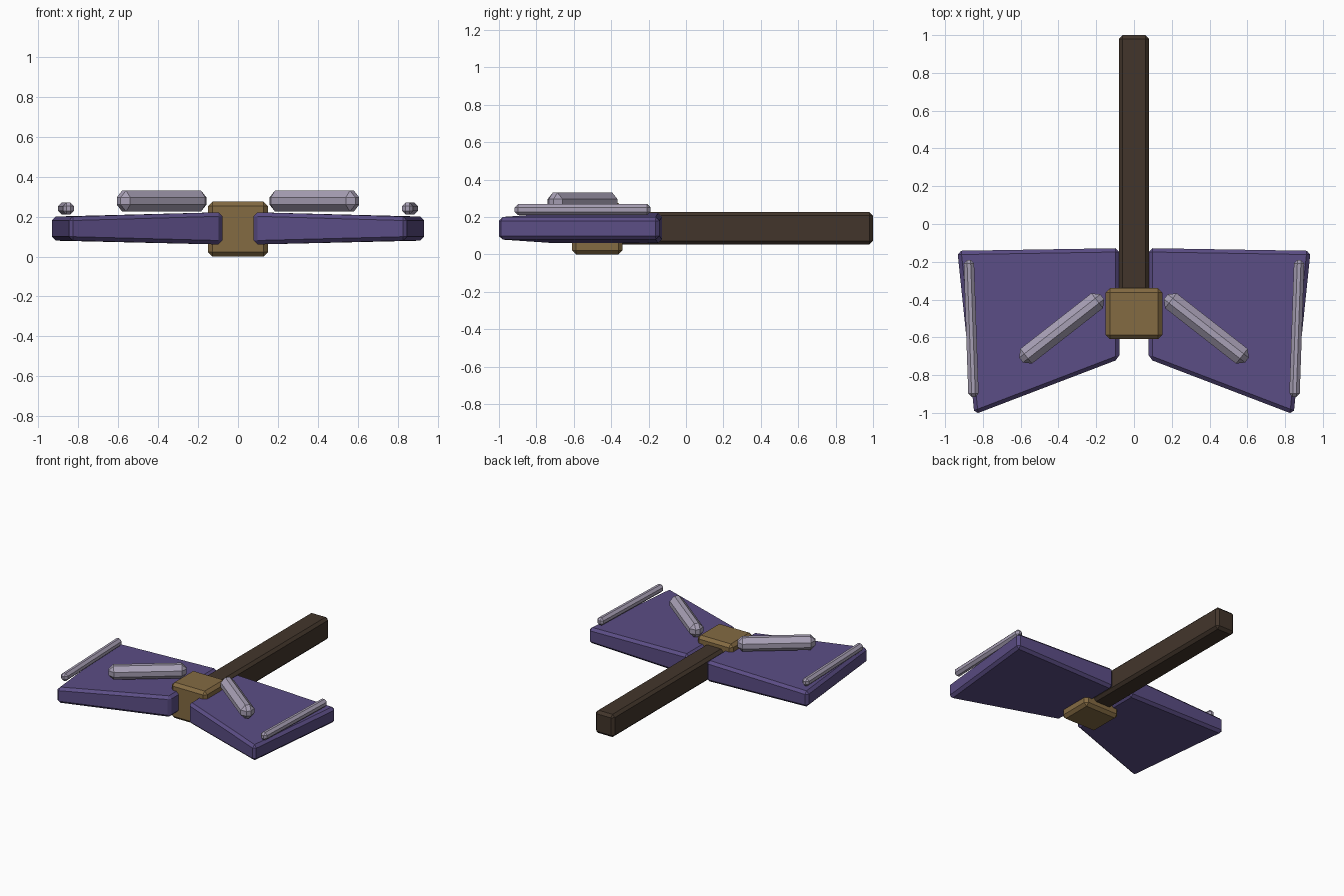
import bpy, bmesh, math
from mathutils import Matrix, Vector

if "Cube" in bpy.data.objects:
    bpy.data.objects.remove(bpy.data.objects["Cube"])


def material(name, rgb):
    m = bpy.data.materials.new(name)
    m.diffuse_color = (*rgb, 1)
    m.use_nodes = True
    m.node_tree.nodes["Principled BSDF"].inputs["Base Color"].default_value = m.diffuse_color
    return m


PURPLE = material("purple", (0.105, 0.075, 0.235))
WOOD = material("dark_wood", (0.055, 0.036, 0.024))
BRASS = material("brass", (0.23, 0.145, 0.055))
SILVER = material("silver", (0.39, 0.35, 0.46))


def finish(name, bm, mat, bevel):
    bmesh.ops.recalc_face_normals(bm, faces=bm.faces)
    bmesh.ops.bevel(bm, geom=bm.edges[:], offset=bevel, segments=1,
                    affect='EDGES', profile=0.5, clamp_overlap=True)
    bmesh.ops.recalc_face_normals(bm, faces=bm.faces)
    me = bpy.data.meshes.new(name)
    bm.to_mesh(me)
    bm.free()
    me.materials.append(mat)
    ob = bpy.data.objects.new(name, me)
    bpy.context.collection.objects.link(ob)
    return ob


def box(name, center, size, mat, bevel, angle=0):
    bm = bmesh.new()
    bmesh.ops.create_cube(bm, size=1)
    bm.transform(Matrix.Translation(center)
                 @ Matrix.Rotation(math.radians(angle), 4, 'Z')
                 @ Matrix.Diagonal((*size, 1)))
    return finish(name, bm, mat, bevel)


def blade(name, side):
    # Outline corners: x, y, bottom z, top z
    corners = [(0.078, -0.128, 0.06, 0.222), (0.935, -0.142, 0.08, 0.2),
               (0.845, -1.008, 0.08, 0.2), (0.078, -0.715, 0.06, 0.222)]
    bm = bmesh.new()
    low = [bm.verts.new((side * x, y, b)) for x, y, b, t in corners]
    top = [bm.verts.new((side * x, y, t)) for x, y, b, t in corners]
    bm.faces.new(low)
    bm.faces.new(top)
    for i in range(4):
        j = (i + 1) % 4
        bm.faces.new((low[i], low[j], top[j], top[i]))
    return finish(name, bm, PURPLE, 0.02)


# Handle and central collar
box("handle", (0, 0.275, 0.14), (0.16, 1.45, 0.175), WOOD, 0.02)
box("collar", (0, -0.475, 0.1375), (0.3, 0.27, 0.275), BRASS, 0.022)

for label, s in (("left", -1), ("right", 1)):
    # Flared blade
    blade(label + "_blade", s)
    # Slanted bar on the blade face
    box(label + "_bar", (s * 0.383, -0.553, 0.278), (0.545, 0.1, 0.105),
        SILVER, 0.034, s * -38)
    # Thin strip along the cutting edge
    box(label + "_edge_strip", (s * 0.862, -0.553, 0.24), (0.055, 0.725, 0.06),
        SILVER, 0.018, s * -2)
